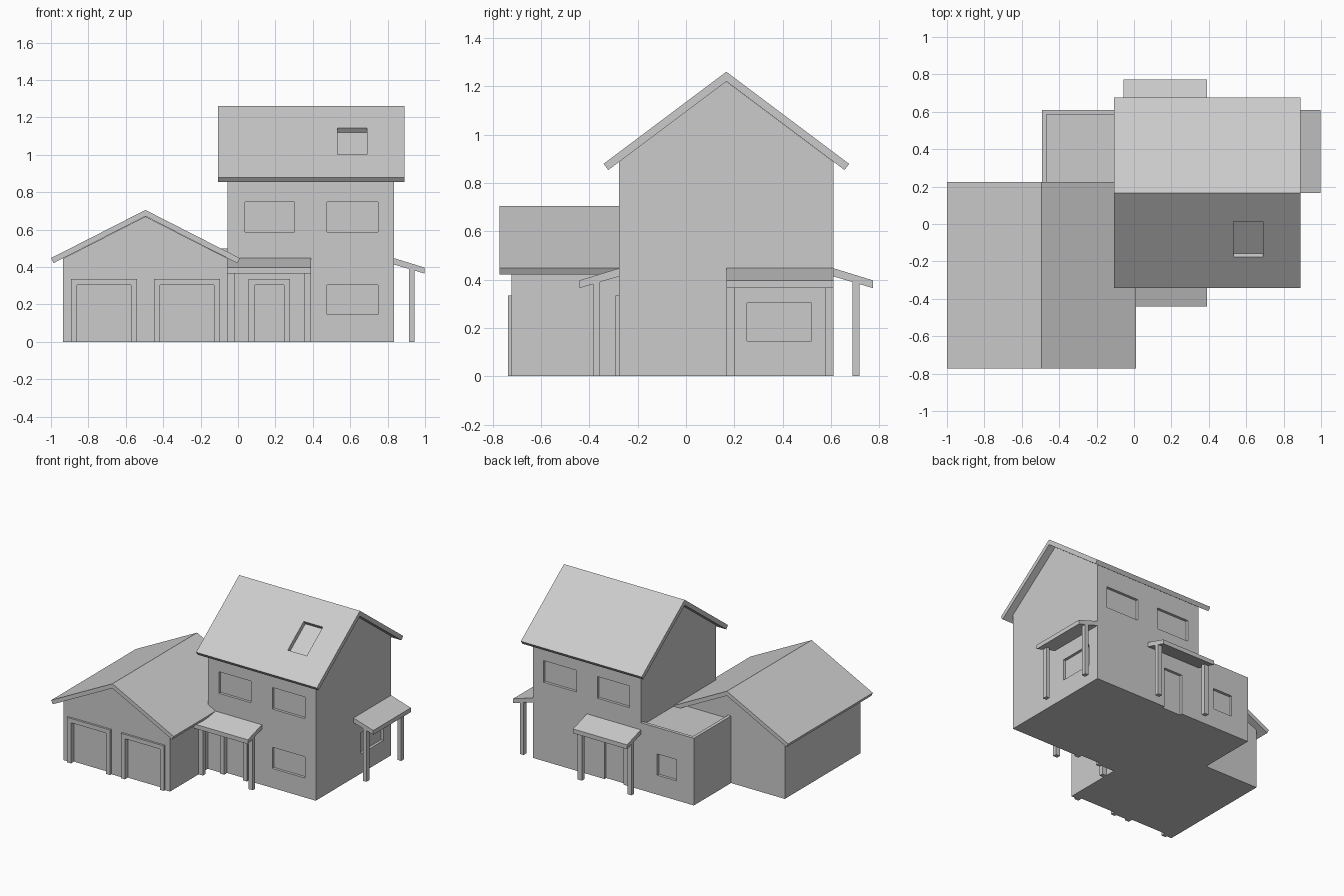
import bpy, bmesh, math
from mathutils import Vector

if "Cube" in bpy.data.objects:
    bpy.data.objects.remove(bpy.data.objects["Cube"])


def make(name, bm):
    bmesh.ops.recalc_face_normals(bm, faces=bm.faces)
    me = bpy.data.meshes.new(name)
    bm.to_mesh(me)
    bm.free()
    ob = bpy.data.objects.new(name, me)
    bpy.context.collection.objects.link(ob)
    return ob


def add_prism(bm, profile, axis, lo, hi):
    """Extrude a profile along an axis; points are (x,z) for 'y' and (y,z) for 'x'."""
    place = (lambda p, t: (t, p[0], p[1])) if axis == 'x' else (lambda p, t: (p[0], t, p[1]))
    ends = [[bm.verts.new(place(p, t)) for p in profile] for t in (lo, hi)]
    n = len(profile)
    for e in ends:
        bm.faces.new(e)
    for i in range(n):
        j = (i + 1) % n
        bm.faces.new((ends[0][i], ends[0][j], ends[1][j], ends[1][i]))


def add_box(bm, x0, x1, y0, y1, z0, z1):
    add_prism(bm, [(x0, z0), (x1, z0), (x1, z1), (x0, z1)], 'y', y0, y1)


def prism(name, profile, axis, lo, hi):
    bm = bmesh.new()
    add_prism(bm, profile, axis, lo, hi)
    return make(name, bm)


def box(name, *dims):
    bm = bmesh.new()
    add_box(bm, *dims)
    return make(name, bm)


def cut(target, boxes):
    bm = bmesh.new()
    for b in boxes:
        add_box(bm, *b)
    return cut_with(target, make(target.name + "_cutter", bm))


def cut_with(target, cutter):
    cutter.hide_render = True
    cutter.hide_viewport = True
    cutter.display_type = 'WIRE'
    mod = target.modifiers.new("openings", 'BOOLEAN')
    mod.operation, mod.solver, mod.object = 'DIFFERENCE', 'EXACT', cutter


def gable_body(name, axis, a0, a1, lo, hi, peak, slope):
    mid = (a0 + a1) / 2
    eave = peak - slope * (a1 - a0) / 2
    return prism(name, [(a0, 0), (a1, 0), (a1, eave), (mid, peak), (a0, eave)], axis, lo, hi)


def gable_roof(name, axis, mid, half, lo, hi, peak, slope, t):
    """Folded slab with eaves cut square to the slope; t is the thickness."""
    c = 1 / math.hypot(1, slope)
    s = slope * c
    ez = peak - slope * half
    pts = [(mid - half, ez), (mid, peak), (mid + half, ez),
           (mid + half - s * t, ez - c * t), (mid, peak - t / c), (mid - half + s * t, ez - c * t)]
    return prism(name, pts, axis, lo, hi)


D = 0.02                       # recess depth of windows and doors
X0, X1, Y0, Y1 = -0.055, 0.835, -0.277, 0.61
WIN_X = [(0.037, 0.303), (0.477, 0.748)]
LOW, HIGH = (0.145, 0.303), (0.587, 0.748)
DOOR = (0.09, 0.245)

# Main house with window and door recesses
house = gable_body("house_walls", 'x', Y0, Y1, X0, X1, 1.22, 0.75)
cuts = []
for a, b in WIN_X:
    cuts.append((a, b, Y0 - 0.1, Y0 + D, *HIGH))
    cuts.append((a, b, Y1 - D, Y1 + 0.1, *HIGH))
cuts.append((*WIN_X[1], Y0 - 0.1, Y0 + D, *LOW))
cuts.append((*DOOR, Y0 - 0.1, Y0 + D, -0.1, 0.303))
cuts.append((*DOOR, Y1 - D, Y1 + 0.1, -0.1, 0.303))
cuts.append((X1 - D, X1 + 0.1, 0.253, 0.52, *LOW))
cut(house, cuts)

# Main roof with a skylight opening square to the slope
roof = gable_roof("house_roof", 'x', 0.167, 0.508, -0.107, 0.889, 1.26, 0.75, 0.032)
n = Vector((-0.6, 0.8))
top, low = Vector((0.013, 1.1445)), Vector((-0.176, 1.0027))
sky = [tuple(p) for p in (top + n * 0.05, low + n * 0.05, low - n * 0.05, top - n * 0.05)]
cut_with(roof, prism("skylight_cutter", sky, 'x', 0.533, 0.69))

# Garage
GY = -0.722
garage = gable_body("garage_walls", 'y', -0.935, X0, GY, 0.172, 0.67, 0.51)
gable_roof("garage_roof", 'y', -0.495, 0.505, -0.772, 0.225, 0.705, 0.51, 0.03)
garage_doors = [(-0.861, -0.572), (-0.417, -0.128)]
cut(garage, [(a, b, GY - 0.1, GY + D, -0.1, 0.303) for a, b in garage_doors])

# Flat-roofed back room with a parapet on its outer sides
room = box("back_room", -0.492, X0, 0.172, Y1, 0, 0.5)
cut(room, [(-0.467, 0.0, 0.1, Y1 - 0.025, 0.475, 0.6),
           (-0.35, -0.19, Y1 - D, Y1 + 0.1, *LOW)])


# Raised door frames
def door_frame(name, a, b, wall):
    w, h, H = 0.033, 0.303, 0.335
    pts = [(a - w, 0), (a, 0), (a, h), (b, h), (b, 0), (b + w, 0), (b + w, H), (a - w, H)]
    prism(name, pts, 'y', wall - 0.015, wall)


door_frame("front_door_frame", *DOOR, Y0)
for a, b in garage_doors:
    door_frame("garage_door_frame", a, b, GY)


# Porches: sloped slab plus two posts, reaching out from a wall
def porch(name, axis, wall, sign, lo, hi):
    end = wall + sign * 0.163
    pts = [(wall, 0.447), (end, 0.397), (end, 0.365), (wall, 0.413)]
    prism(name + "_roof", pts, axis, lo, hi)
    p0, p1 = wall + sign * 0.078, wall + sign * 0.108
    post = [(p0, 0), (p1, 0), (p1, 0.384), (p0, 0.393)]
    for a in (lo, hi - 0.035):
        prism(name + "_post", post, axis, a, a + 0.035)


porch("front_porch", 'x', Y0, -1, X0, 0.39)
porch("back_porch", 'x', Y1, 1, X0, 0.39)
porch("side_porch", 'y', X1, 1, 0.167, Y1)
